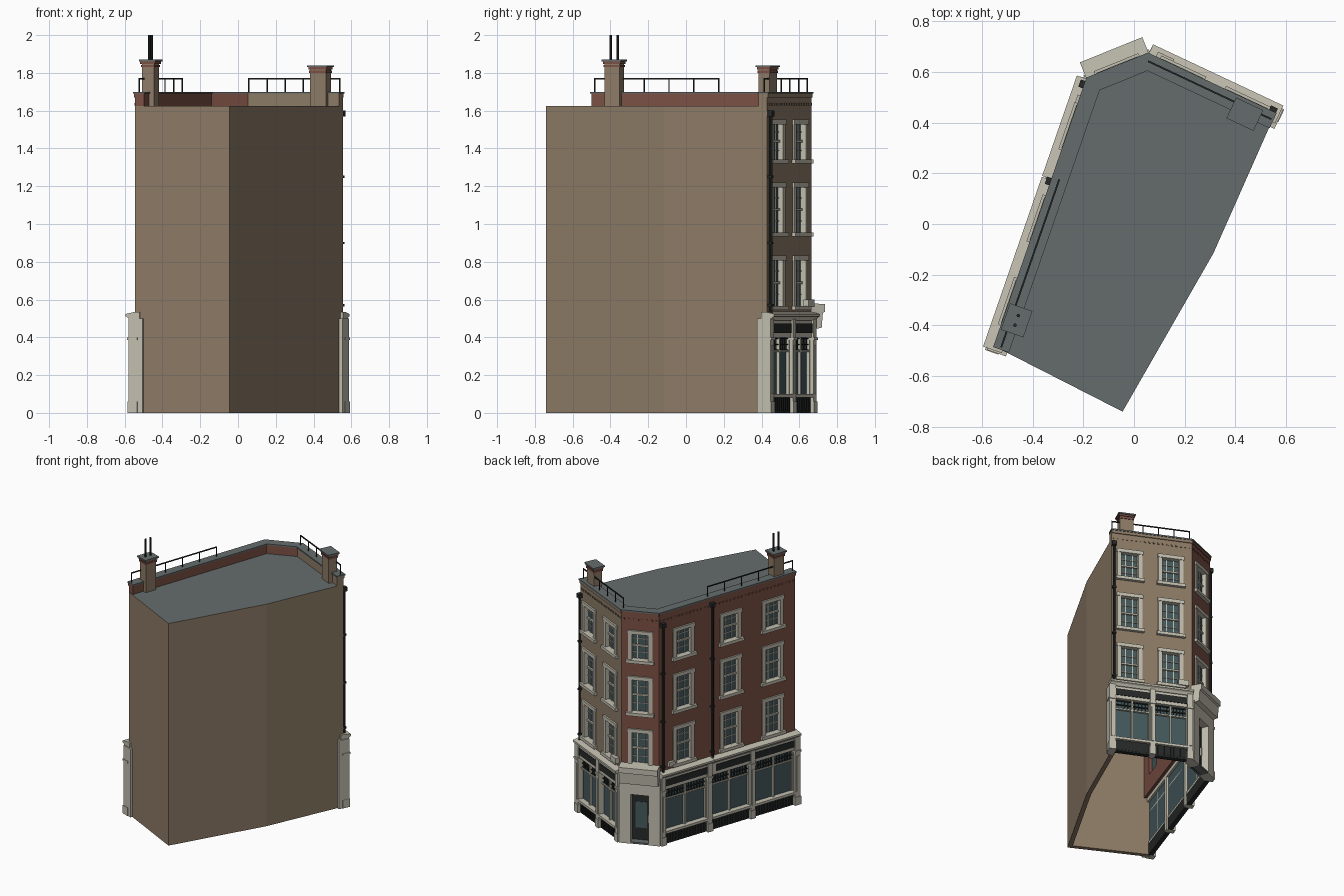
import bpy, bmesh, math
from mathutils import Vector

if "Cube" in bpy.data.objects:
    bpy.data.objects.remove(bpy.data.objects["Cube"])

COLORS = {"red_brick": (.2, .08, .058), "tan_brick": (.27, .2, .135), "cream": (.54, .52, .43),
          "slate": (.13, .15, .15), "glass": (.06, .1, .11), "dark": (.02, .022, .022)}
mats, parts = {}, {}
for k, c in COLORS.items():
    mats[k] = bpy.data.materials.new(k)
    mats[k].diffuse_color = (*c, 1)


class Frame:
    """Facade frame: s along the wall, d outwards, z up."""
    def __init__(self, a, b):
        self.o = Vector((*a, 0))
        v = Vector((*b, 0)) - self.o
        self.L = v.length
        self.u = v.normalized()
        self.n = Vector((self.u.y, -self.u.x, 0))

    def at(self, s, d, z):
        return self.o + self.u * s + self.n * d + Vector((0, 0, z))


def prism(part, mat, f, prof, s0, s1):
    bm = parts.setdefault((part, mat), bmesh.new())
    r0 = [bm.verts.new(f.at(s0, d, z)) for d, z in prof]
    r1 = [bm.verts.new(f.at(s1, d, z)) for d, z in prof]
    n = len(prof)
    bm.faces.new(r0)
    bm.faces.new(r1[::-1])
    for i in range(n):
        j = (i + 1) % n
        bm.faces.new((r0[j], r0[i], r1[i], r1[j]))


def box(part, mat, f, s0, s1, d0, d1, z0, z1):
    prism(part, mat, f, [(d0, z0), (d1, z0), (d1, z1), (d0, z1)], s0, s1)


def rod(part, mat, p, r, z0, z1, n=8):
    bm = parts.setdefault((part, mat), bmesh.new())
    rings = [[bm.verts.new((p.x + r * math.cos(k * math.tau / n), p.y + r * math.sin(k * math.tau / n), z))
              for k in range(n)] for z in (z0, z1)]
    bm.faces.new(rings[0][::-1])
    bm.faces.new(rings[1])
    for k in range(n):
        j = (k + 1) % n
        bm.faces.new((rings[0][k], rings[0][j], rings[1][j], rings[1][k]))


# footprint corners and walls
P0, P1, P2, P3, P4, P5 = (-.545, -.485), (-.18, .57), (.055, .665), (.555, .43), (.313, -.116), (-.045, -.74)
B, C, A = Frame(P3, P2), Frame(P2, P1), Frame(P1, P0)
ROOF, TOP = 1.625, 1.69
ROWS = [(.56, .83), (.95, 1.215), (1.335, 1.55)]


def window(f, sc, w, z0, z1):
    h, nm = w / 2, "sash_windows"
    box(nm + "_glass", "glass", f, sc - h, sc + h, -.03, -.024, z0, z1)
    for sg in (-1, 1):
        a, b = sorted((sc + sg * (h - .012), sc + sg * (h + .016)))
        box(nm, "cream", f, a, b, -.024, .008, z0, z1)
    box(nm, "cream", f, sc - h - .02, sc + h + .02, -.024, .012, z1 - .022, z1 + .004)
    box(nm, "cream", f, sc - h - .028, sc + h + .028, -.024, .022, z0 - .016, z0 + .006)
    gh = z1 - z0
    box(nm, "cream", f, sc - h, sc + h, -.025, -.012, z0 + gh * .48 - .006, z0 + gh * .48 + .006)
    for k in (-1, 1):
        box(nm, "cream", f, sc + k * w * .17 - .003, sc + k * w * .17 + .003, -.025, -.018, z0, z1)
    for k in (.25, .71):
        box(nm, "cream", f, sc - h, sc + h, -.025, -.018, z0 + gh * k - .002, z0 + gh * k + .002)


def brick_wall(name, mat, f, centres, w):
    cuts = [0] + [c + sg * w / 2 for c in centres for sg in (-1, 1)] + [f.L]
    for i in range(0, len(cuts), 2):
        box(name, mat, f, cuts[i], cuts[i + 1], -.05, 0, .43, TOP)
    levels = [.43] + [z for r in ROWS for z in r] + [TOP]
    for c in centres:
        for i in range(0, len(levels), 2):
            box(name, mat, f, c - w / 2, c + w / 2, -.05, 0, levels[i], levels[i + 1])
        for r in ROWS:
            window(f, c, w, *r)
    # coping and dentil course
    box("parapet_coping", "slate", f, -.004, f.L + .004, -.056, .01, TOP, TOP + .01)
    box("parapet_string", mat, f, 0, f.L, -.001, .006, TOP - .02, TOP)
    n = int(f.L / .03)
    for k in range(n):
        s = (k + .5) * f.L / n
        box("dentils", mat, f, s - .006, s + .006, -.001, .005, 1.628, 1.64)


brick_wall("side_brick_wall", "red_brick", A, [.20, .585, .93], .14)
brick_wall("corner_brick_wall", "red_brick", C, [C.L / 2], .135)
brick_wall("end_brick_wall", "tan_brick", B, [.225 * B.L, .735 * B.L], .14)
for a, b in ((P0, P5), (P5, P4), (P4, P3)):
    f = Frame(a, b)
    box("party_walls", "tan_brick", f, 0, f.L, -.03, 0, 0, ROOF)
bm = parts.setdefault(("flat_roof", "slate"), bmesh.new())
bm.faces.new([bm.verts.new((*p, ROOF + .001)) for p in (P0, P5, P4, P3, P2, P1)])


# shopfronts
def pilaster(f, s, w=.018, back=-.03):
    n = "shop_pilasters"
    box(n, "cream", f, s - w, s + w, back, .03, 0, .5)
    box(n, "cream", f, s - w - .003, s + w + .003, -.02, .034, 0, .06)
    box(n, "cream", f, s - w - .003, s + w + .003, -.02, .036, .385, .4)
    box(n, "cream", f, s - w * .5, s + w * .5, .029, .034, .1, .36)


def bay(f, s0, s1, panes):
    box("stall_risers", "dark", f, s0, s1, -.02, .012, 0, .085)
    box("shop_sills", "cream", f, s0, s1, -.02, .032, .082, .1)
    box("shop_glass", "glass", f, s0, s1, -.015, -.008, .1, .41)
    n = max(4, int((s1 - s0) / .022))
    for k in range(1, n):
        s = s0 + (s1 - s0) * k / n
        box("shop_grilles", "dark", f, s - .003, s + .003, .01, .018, .01, .08)
        box("transom_bars", "dark", f, s - .0025, s + .0025, -.01, .0, .332, .395)
    for z in (.332, .362, .393):
        box("transom_bars", "dark", f, s0, s1, -.01, .002, z - .003, z + .003)
    box("shop_frames", "cream", f, s0, s1, -.015, .008, .322, .332)
    for k in range(panes + 1):
        s = s0 + (s1 - s0) * k / panes
        box("shop_frames", "cream", f, s - .006, s + .006, -.015, .008, .1, .41)


def fascia(f, s0, s1):
    box("shop_fascia", "cream", f, s0, s1, -.03, .018, .4, .5)
    box("fascia_panels", "dark", f, s0 + .03, s1 - .03, .015, .022, .424, .472)
    prism("shop_cornice", "cream", f, [(-.03, .49), (.024, .49), (.036, .505), (.048, .511),
                                       (.048, .524), (0, .534), (-.03, .534)], s0, s1)


posts = [.02, .40, .75, A.L]
for s in posts[:3]:
    pilaster(A, s)
pilaster(A, A.L, .022, -.05)
for a, b, p in zip(posts, posts[1:], (2, 2, 2)):
    bay(A, a + .018, b - .018, p)
fascia(A, 0, .419)
fascia(A, .423, A.L + .015)
pilaster(B, 0, .022, -.05)
for s in (B.L / 2, B.L - .02):
    pilaster(B, s)
bay(B, .02, B.L / 2 - .018, 2)
bay(B, B.L / 2 + .018, B.L - .038, 2)
fascia(B, -.015, B.L)

# chamfered corner entrance
m = C.L / 2
box("corner_entrance", "cream", C, -.012, m - .062, -.05, .022, 0, .46)
box("corner_entrance", "cream", C, m + .062, C.L + .012, -.05, .022, 0, .46)
box("corner_entrance", "cream", C, m - .062, m + .062, -.05, .022, .36, .46)
box("door", "dark", C, m - .062, m + .062, -.045, -.03, 0, .36)
box("door_glass", "glass", C, m - .038, m + .038, -.032, -.027, .1, .29)
box("door_step", "slate", C, m - .062, m + .062, -.05, .02, 0, .012)
box("door_handle", "cream", C, m + .045, m + .051, -.03, -.02, .14, .2)
prism("entrance_hood", "cream", C, [(-.02, .44), (.055, .45), (.062, .53), (.075, .535), (.075, .575),
                                    (-.02, .582)], -.006, C.L + .006)

# alarm boxes, drainpipes
box("alarm_boxes", "cream", A, .07, .12, 0, .02, .555, .59)
box("alarm_boxes", "cream", B, B.L - .1, B.L - .03, 0, .03, .56, .6)
for f, s, top in ((A, .025, 1.62), (A, .43, 1.66), (B, .014, 1.6)):
    rod("drainpipes", "dark", f.at(s, .014, 0), .008, .53, top)
    box("drainpipes", "dark", f, s - .015, s + .015, 0, .028, top - .03, top)
    for z in (.57, .9, 1.25):
        box("drainpipes", "dark", f, s - .012, s + .012, 0, .024, z - .006, z + .006)

# roof railings
for f, s0, s1 in ((A, .41, A.L - .005), (B, .005, B.L - .01)):
    box("roof_railings", "dark", f, s0, s1, -.024, -.017, 1.766, 1.773)
    for k in range(6):
        s = s0 + .003 + (s1 - s0 - .006) * k / 5
        box("roof_railings", "dark", f, s - .003, s + .003, -.0235, -.0175, TOP, 1.77)


# chimneys
def chimney(f, x, y, hs, hd, top):
    p = Vector((x, y, 0)) - f.o
    s, d = p.dot(f.u), p.dot(f.n)
    for mat, g, z0, z1 in (("tan_brick", 0, ROOF, top - .01), ("red_brick", .004, top - .04, top - .028),
                           ("red_brick", .007, top - .022, top - .01), ("slate", .013, top - .01, top)):
        box("chimneys", mat, f, s - hs - g, s + hs + g, d - hd - g, d + hd + g, z0, z1)
    return s, d


s, d = chimney(A, -.463, -.38, .042, .034, 1.87)
for k in (-1, 1):
    rod("chimney_flues", "dark", A.at(s + k * .02, d, 0), .007, 1.86, 2.0)
chimney(B, .437, .433, .046, .032, 1.84)

# turn the collected parts into objects
for (name, mat), bm in parts.items():
    bmesh.ops.recalc_face_normals(bm, faces=bm.faces)
    me = bpy.data.meshes.new(name)
    bm.to_mesh(me)
    bm.free()
    me.materials.append(mats[mat])
    ob = bpy.data.objects.new(name, me)
    bpy.context.collection.objects.link(ob)

for m in bpy.data.materials:
    if m.users and not m.is_grease_pencil:
        m.use_nodes = True
        m.node_tree.nodes["Principled BSDF"].inputs["Base Color"].default_value = m.diffuse_color
